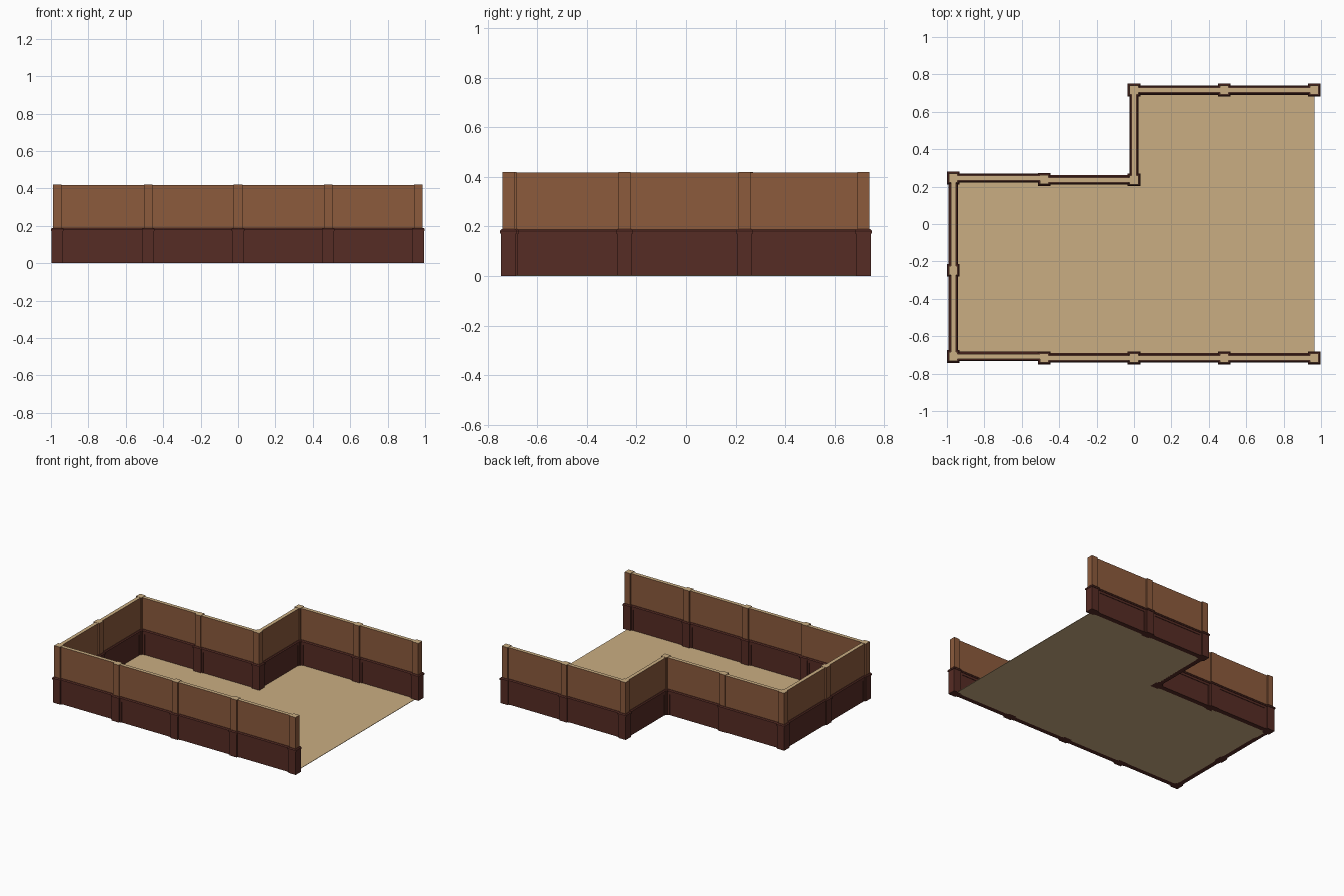
import bpy, bmesh
from mathutils import Vector

if "Cube" in bpy.data.objects:
    bpy.data.objects.remove(bpy.data.objects["Cube"])


def material(name, rgb):
    m = bpy.data.materials.new(name)
    m.diffuse_color = (*rgb, 1)
    m.use_nodes = True
    m.node_tree.nodes["Principled BSDF"].inputs["Base Color"].default_value = m.diffuse_color
    return m


TAN = material("pale tan", (0.59, 0.42, 0.225))
BROWN = material("wood brown", (0.265, 0.105, 0.046))
DARK = material("dark red brown", (0.094, 0.025, 0.018))


def finish(name, bm, mats):
    bmesh.ops.recalc_face_normals(bm, faces=bm.faces)
    me = bpy.data.meshes.new(name)
    bm.to_mesh(me)
    bm.free()
    for m in mats:
        me.materials.append(m)
    ob = bpy.data.objects.new(name, me)
    bpy.context.collection.objects.link(ob)
    return ob


def loft(bm, a, b, rings, mat, top_mat=None):
    """Stack of rectangles along line a-b; rings are (half width, end overhang, z)."""
    a, b = Vector((*a, 0)), Vector((*b, 0))
    d = (b - a).normalized()
    n = Vector((-d.y, d.x, 0))
    prev = None
    for w, e, z in rings:
        up = Vector((0, 0, z))
        ring = [bm.verts.new(p + up) for p in (a - d * e - n * w, b + d * e - n * w,
                                               b + d * e + n * w, a - d * e + n * w)]
        if prev is None:
            bm.faces.new(ring[::-1]).material_index = mat
        else:
            for i in range(4):
                j = (i + 1) % 4
                bm.faces.new((prev[i], prev[j], ring[j], ring[i])).material_index = mat
        prev = ring
    bm.faces.new(prev).material_index = mat if top_mat is None else top_mat


MATS = [DARK, BROWN, TAN]
RAIL, TOP = 0.172, 0.42


def post(x, y):
    bm = bmesh.new()
    a, b = (x - 0.001, y), (x + 0.001, y)

    def sq(h, z):
        return (h, h - 0.001, z)
    loft(bm, a, b, [sq(0.030, 0), sq(0.030, RAIL)], 0)
    loft(bm, a, b, [sq(0.034, RAIL), sq(0.034, 0.182), sq(0.028, 0.189)], 0)
    loft(bm, a, b, [sq(0.0235, 0.185), sq(0.0235, TOP)], 1, 2)
    finish("post", bm, MATS)


def wall(p, q):
    bm = bmesh.new()
    p, q = Vector(p), Vector(q)
    d = (q - p).normalized()
    # recessed panel, end stiles and top rail of the dark base
    loft(bm, p, q, [(0.0175, 0, 0), (0.0175, 0, RAIL)], 0)
    loft(bm, p, q, [(0.021, 0, 0.155), (0.021, 0, RAIL)], 0)
    for s, t in ((p, p + d * 0.045), (q - d * 0.045, q)):
        loft(bm, s, t, [(0.021, 0, 0), (0.021, 0, 0.155)], 0)
    # ledge
    loft(bm, p, q, [(0.025, 0, RAIL), (0.025, 0, 0.181), (0.019, 0, 0.188)], 0)
    # upper boards
    loft(bm, p + d * 0.02, q - d * 0.02, [(0.0135, 0, 0.185), (0.0135, 0, TOP - 0.002)], 1, 2)
    finish("wall_section", bm, MATS)


# wall run: from the front right, round the left, to the back right
X, Y = 0.964, 0.716
path = [(X, -Y), (0.482, -Y), (0, -Y), (-0.48, -Y), (-0.966, -0.708), (-0.966, -0.248),
        (-0.966, 0.246), (-0.48, 0.238), (0, 0.236), (0, Y), (0.482, Y), (X, Y)]
for pt in path:
    post(*pt)
for i in range(len(path) - 1):
    p, q = path[i], path[i + 1]
    # keep each section straight with the axes
    if abs(p[0] - q[0]) > abs(p[1] - q[1]):
        y = -0.708 if q[0] == -0.966 else (0.246 if p[0] == -0.966 else q[1])
        p, q = (p[0], y), (q[0], y)
    wall(p, q)

# floor slab, L-shaped
bm = bmesh.new()
outline = [(-0.966, -Y), (X, -Y), (X, Y), (0, Y), (0, 0.24), (-0.966, 0.24)]
face = bm.faces.new([bm.verts.new((x, y, 0)) for x, y in outline])
ext = bmesh.ops.extrude_face_region(bm, geom=[face])
for v in ext["geom"]:
    if isinstance(v, bmesh.types.BMVert):
        v.co.z += 0.003
finish("floor", bm, [TAN])
